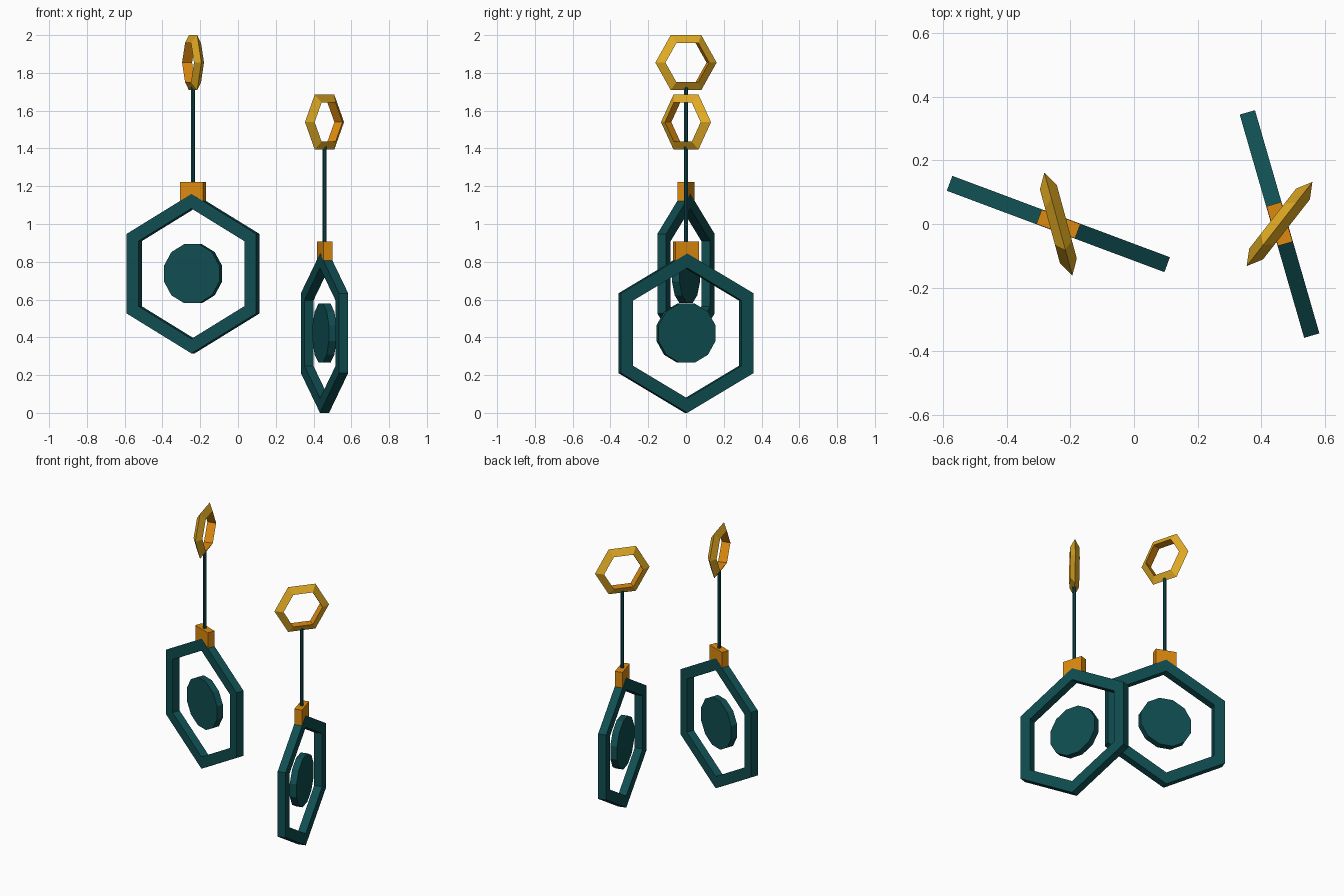
import bpy, bmesh, math
from mathutils import Matrix, Vector

if "Cube" in bpy.data.objects:
    bpy.data.objects.remove(bpy.data.objects["Cube"])


def material(name, rgb):
    m = bpy.data.materials.new(name)
    m.diffuse_color = (*rgb, 1)
    m.use_nodes = True
    m.node_tree.nodes["Principled BSDF"].inputs["Base Color"].default_value = m.diffuse_color
    return m


TEAL = material("dark teal", (0.0050, 0.075, 0.083))
GOLD = material("gold", (0.76, 0.41, 0.018))
ORANGE = material("amber orange", (0.73, 0.255, 0.0045))


def finish(bm, name, mats, loc, angle):
    bmesh.ops.recalc_face_normals(bm, faces=bm.faces)
    me = bpy.data.meshes.new(name)
    bm.to_mesh(me)
    bm.free()
    for m in mats:
        me.materials.append(m)
    ob = bpy.data.objects.new(name, me)
    ob.location = loc
    ob.rotation_euler = (0, 0, math.radians(angle))
    bpy.context.collection.objects.link(ob)
    return ob


def ring(name, section, phase, mats, loc, angle, inner=None):
    """Six-sided ring in the local XZ plane; section is a list of (radius, depth)."""
    bm = bmesh.new()
    loops = []
    for k in range(6):
        a = math.radians(phase + 60 * k)
        loops.append([bm.verts.new((r * math.cos(a), d, r * math.sin(a))) for r, d in section])
    n = len(section)
    for k in range(6):
        p, q = loops[k], loops[(k + 1) % 6]
        for i in range(n):
            j = (i + 1) % n
            f = bm.faces.new((p[i], p[j], q[j], q[i]))
            f.material_index = 1 if i == inner else 0
    return finish(bm, name, mats, loc, angle)


def cylinder(name, sides, radius, depth, matrix, mat, loc, angle):
    bm = bmesh.new()
    bmesh.ops.create_cone(bm, cap_ends=True, segments=sides, radius1=radius,
                          radius2=radius, depth=depth, matrix=matrix)
    return finish(bm, name, [mat], loc, angle)


def earring(side, x, z, angle, ring_angle):
    # hexagonal frame, point up
    t = 0.025
    ring(side + "_hexagon_frame", [(0.422, -t), (0.422, t), (0.345, t), (0.345, -t)],
         90, [TEAL], (x, 0, z), angle)
    # floating centre disc, flat edge up
    m = Matrix.Rotation(math.radians(90), 4, 'X') @ Matrix.Rotation(math.radians(15), 4, 'Z')
    cylinder(side + "_centre_disc", 12, 0.162, 0.042, m, TEAL, (x, 0, z), angle)
    # clasp block on the frame's top corner
    bm = bmesh.new()
    bmesh.ops.create_cube(bm, size=1)
    bmesh.ops.scale(bm, vec=Vector((0.13, 0.048, 0.104)), verts=bm.verts)
    finish(bm, side + "_clasp_block", [ORANGE], (x, 0, z + 0.433), angle)
    # thin hanging rod
    cylinder(side + "_hanging_rod", 8, 0.011, 0.52, Matrix(), TEAL, (x, 0, z + 0.73), angle)
    # upper ring: triangular section with an outer ridge and a flat amber inside
    ring(side + "_upper_ring", [(0.168, 0), (0.12, 0.0275), (0.12, -0.0275)],
         0, [GOLD, ORANGE], (x, 0, z + 1.1175), ring_angle, inner=1)


earring("left", -0.238, 0.737, -20.5, -74.8)
earring("right", 0.458, 0.422, -73.9, 52)
